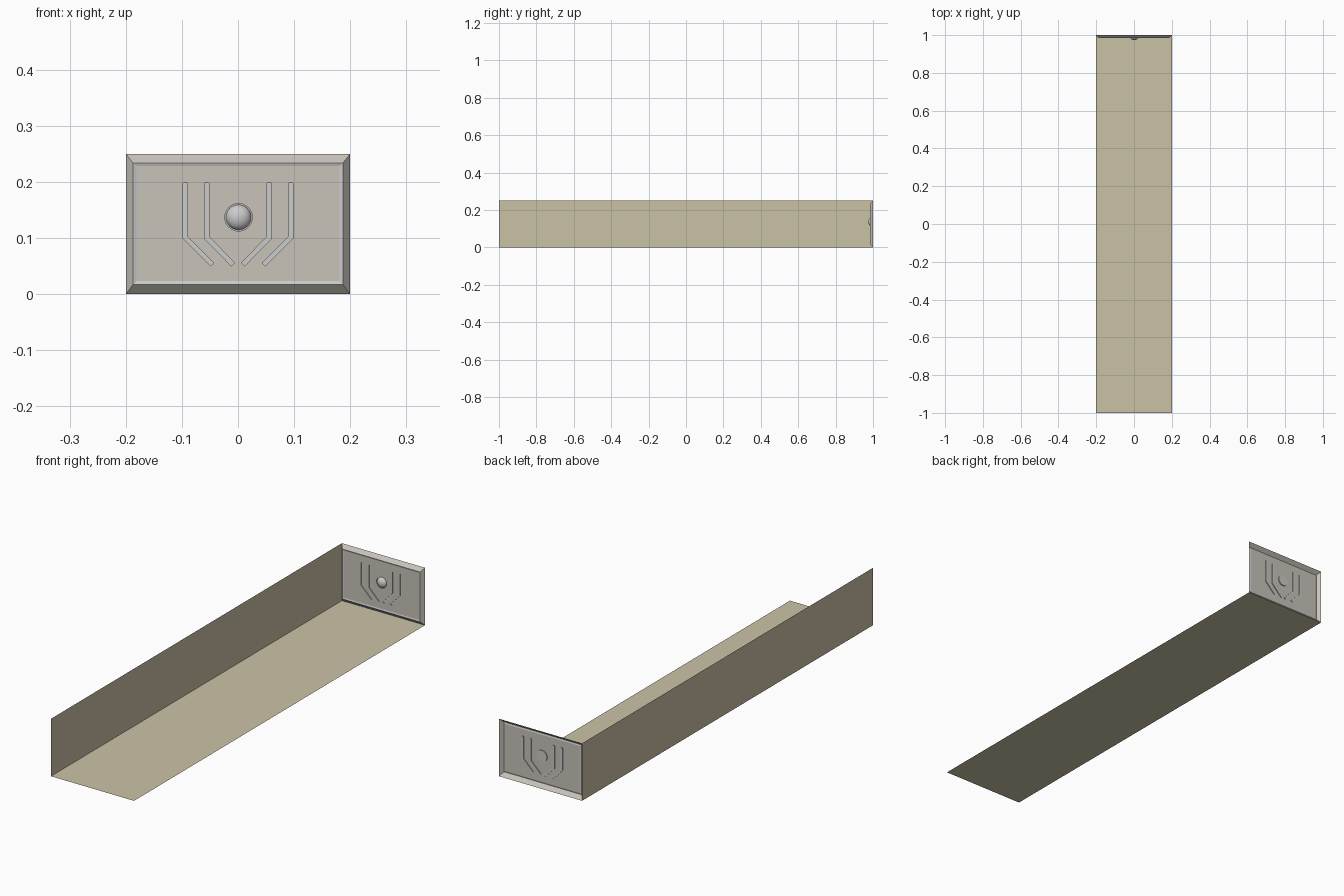
import bpy, bmesh, math
from mathutils import Vector

if "Cube" in bpy.data.objects:
    bpy.data.objects.remove(bpy.data.objects["Cube"])

PANEL_Y, GROOVE_Y = 0.986, 0.990


def material(name, color):
    m = bpy.data.materials.new(name)
    m.diffuse_color = color
    m.use_nodes = True
    m.node_tree.nodes["Principled BSDF"].inputs["Base Color"].default_value = m.diffuse_color
    return m


tan = material("tan", (0.60, 0.54, 0.38, 1))
warm_grey = material("warm_grey", (0.58, 0.55, 0.49, 1))


def finish(bm, name, mat=None):
    me = bpy.data.meshes.new(name)
    bm.to_mesh(me)
    bm.free()
    ob = bpy.data.objects.new(name, me)
    bpy.context.collection.objects.link(ob)
    if mat:
        me.materials.append(mat)
    return ob


def loop(bm, pts, y):
    return [bm.verts.new((x, y, z)) for x, z in pts]


def strip(bm, a, b):
    n = len(a)
    for i in range(n):
        j = (i + 1) % n
        bm.faces.new((a[i], a[j], b[j], b[i]))


def rect(x, z0, z1):
    return [(-x, z0), (x, z0), (x, z1), (-x, z1)]


def bar(path, half=0.004):
    # counter-clockwise outline of a bent bar with mitred corners
    p = [Vector(q) for q in path]
    dirs = [(b - a).normalized() for a, b in zip(p, p[1:])]
    norms = [Vector((-d.y, d.x)) for d in dirs]
    right, left = [], []
    for i, q in enumerate(p):
        a, b = norms[max(i - 1, 0)], norms[min(i, len(norms) - 1)]
        m = (a + b) / (1 + a.dot(b)) * half
        right.append(tuple(q - m))
        left.append(tuple(q + m))
    return right + left[::-1]


def circle(r, n=32):
    return [(0.001 + r * math.cos(2 * math.pi * i / n),
             0.137 + r * math.sin(2 * math.pi * i / n)) for i in range(n)]


# floor and single side wall
for name, quad in (
    ("floor", [(-.2, -1, 0), (.2, -1, 0), (.2, 1, 0), (-.2, 1, 0)]),
    ("side_wall", [(-.2, -1, 0), (-.2, 1, 0), (-.2, 1, .25), (-.2, -1, .25)]),
):
    bm = bmesh.new()
    bm.faces.new([bm.verts.new(v) for v in quad])
    finish(bm, name, tan)

# outlines of the pockets in the end panel
pockets = []
for s in (-1, 1):
    for x_top, x_end in ((0.094, 0.046), (0.056, 0.009)):
        pockets.append(bar([(s * x_top, 0.198), (s * x_top, 0.101), (s * x_end, 0.053)]))
pockets.append(circle(0.0245))

outer = rect(0.2, 0, 0.25)
rim = rect(0.187, 0.017, 0.234)
inner = rect(0.181, 0.023, 0.228)

# bevelled border of the end panel
bm = bmesh.new()
strip(bm, loop(bm, outer, 1.0), loop(bm, rim, 0.984))
finish(bm, "panel_border", warm_grey)

# flat face of the end panel, with openings for the pockets
bm = bmesh.new()
edges = []
for pts in [inner] + pockets:
    vs = loop(bm, pts, PANEL_Y)
    edges += [bm.edges.new((vs[i], vs[(i + 1) % len(vs)])) for i in range(len(vs))]
bmesh.ops.triangle_fill(bm, use_beauty=True, use_dissolve=False, edges=edges, normal=(0, -1, 0))
bm.normal_update()
bmesh.ops.reverse_faces(bm, faces=[f for f in bm.faces if f.normal.y > 0])
finish(bm, "panel_face", warm_grey)

# grey trim: inner step and recessed pockets
bm = bmesh.new()
strip(bm, loop(bm, rim, 0.984), loop(bm, inner, PANEL_Y))
for pts in pockets:
    top, base = loop(bm, pts, PANEL_Y), loop(bm, pts, GROOVE_Y)
    strip(bm, top, base)
    bm.faces.new(base)
finish(bm, "panel_grooves")

# domed button
bm = bmesh.new()
bmesh.ops.create_uvsphere(bm, u_segments=32, v_segments=16, radius=0.0225)
bmesh.ops.delete(bm, geom=[v for v in bm.verts if v.co.z < -1e-4], context='VERTS')
for v in bm.verts:
    x, y, z = v.co
    v.co = (x + 0.001, GROOVE_Y - z * 0.7, y + 0.137)
for f in bm.faces:
    f.smooth = True
bmesh.ops.recalc_face_normals(bm, faces=bm.faces)
bm.normal_update()
if sum(f.normal.y for f in bm.faces) > 0:
    bmesh.ops.reverse_faces(bm, faces=bm.faces)
finish(bm, "button")
